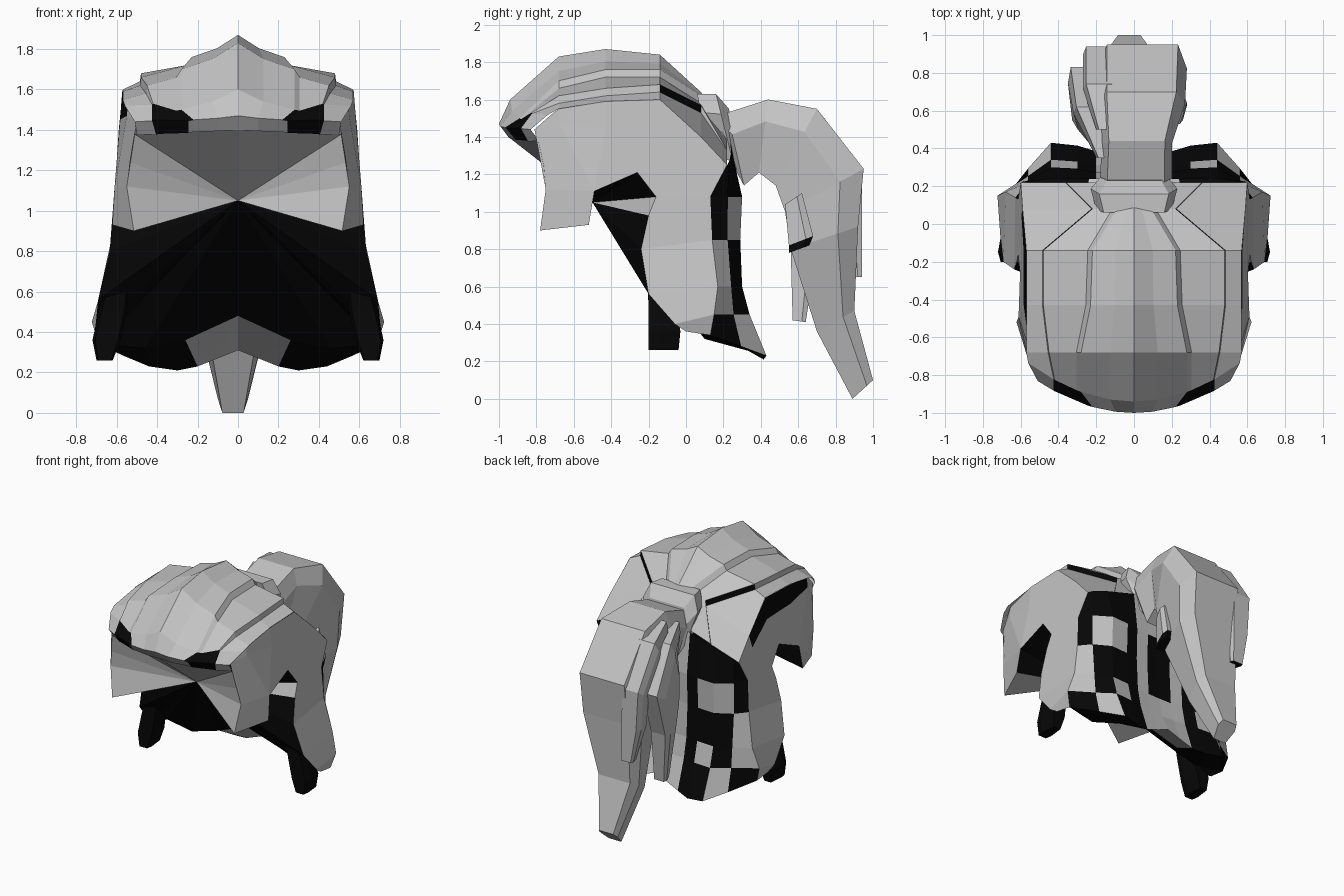
import bpy, bmesh
from mathutils import Vector

cube = bpy.data.objects.get("Cube")
if cube:
    bpy.data.objects.remove(cube, do_unlink=True)


def material(name, value):
    mat = bpy.data.materials.new(name)
    mat.use_nodes = True
    colour = (value, value, value, 1)
    mat.diffuse_color = colour
    mat.node_tree.nodes["Principled BSDF"].inputs["Base Color"].default_value = colour
    return mat


GREY = material("hair grey", 0.55)
BLACK = material("hair black", 0.002)


def build(name, faces, mirror=True, centre=None, dark=None):
    """Make a flat shaded object from faces given as lists of points."""
    bm = bmesh.new()
    for points in faces:
        bm.faces.new([bm.verts.new(p) for p in points])
    long_faces = [f for f in bm.faces if len(f.verts) > 4]
    bmesh.ops.triangulate(bm, faces=long_faces)
    if mirror:
        copy = bmesh.ops.duplicate(bm, geom=bm.verts[:] + bm.edges[:] + bm.faces[:])
        for item in copy["geom"]:
            if isinstance(item, bmesh.types.BMVert):
                item.co.x *= -1
    bmesh.ops.remove_doubles(bm, verts=bm.verts, dist=0.0005)
    bm.normal_update()
    if centre is None:
        bmesh.ops.recalc_face_normals(bm, faces=bm.faces)
    else:
        for f in bm.faces:
            if f.normal.dot(f.calc_center_median() - Vector(centre)) < 0:
                f.normal_flip()
    for f in bm.faces:
        c = f.calc_center_median()
        f.material_index = 1 if dark and dark(c.x, c.y, c.z) else 0
    mesh = bpy.data.meshes.new(name)
    bm.to_mesh(mesh)
    bm.free()
    mesh.materials.append(GREY)
    mesh.materials.append(BLACK)
    obj = bpy.data.objects.new(name, mesh)
    bpy.context.scene.collection.objects.link(obj)


def grid(rows):
    """Quads between neighbouring rows of points."""
    return [(a[i], a[i + 1], b[i + 1], b[i])
            for a, b in zip(rows, rows[1:]) for i in range(len(a) - 1)]


def lock(name, sections, mirror=False, dark=None):
    """Closed strand; each section is outer y, z, inner y, z, left x, right x."""
    rings = []
    for yo, zo, yi, zi, left, right in sections:
        outer, inner = Vector((0, yo, zo)), Vector((0, yi, zi))
        ring = []
        for across, depth in ((.1, 0), (.9, 0), (1, .3), (.85, 1), (.15, 1), (0, .3)):
            p = outer.lerp(inner, depth)
            p.x = left + (right - left) * across
            ring.append(p)
        rings.append(ring)
    faces = grid([r + r[:1] for r in rings]) + [rings[0], rings[-1]]
    build(name, faces, mirror, None, dark)


# Crown: ridged tiers swept from the fringe back to the knot
# y, half widths of slab, tier and outer edge, then heights from centre to outer edge
stations = [
    (-.95, .22, .40, .50, 1.40, 1.39, 1.38, 1.38),
    (-1.0, .22, .42, .51, 1.47, 1.45, 1.45, 1.44),
    (-.94, .28, .42, .56, 1.60, 1.50, 1.53, 1.52),
    (-.68, .28, .45, .57, 1.83, 1.70, 1.62, 1.55),
    (-.43, .23, .48, .57, 1.87, 1.76, 1.66, 1.59),
    (-.14, .22, .48, .57, 1.84, 1.76, 1.68, 1.60),
    (.08, .09, .22, .59, 1.64, 1.62, 1.57, 1.40),
    (.22, .20, .36, .60, 1.40, 1.38, 1.33, 1.25),
]
crown = []
for y, slab, tier, outer, zc, zs, zt, zo in stations:
    step = .04 if -.8 < y < .1 else .005
    bend = .65 if y < -.9 else 0
    zm = zc * .4 + zs * .6
    row = [(0, zc), (slab * .45, zm), (slab, zs), (slab + .025, zs - step),
           (tier, zt), (tier + .005, zt - step), (outer, zo)]
    crown.append([(x, y + bend * x * x, z) for x, z in row])


def crown_dark(x, y, z):
    fringe = z < 1.51 and y < -.75 and .24 < abs(x) < .44
    return fringe or (-.1 < y < 0 and .33 < abs(x) < .4 and z > 1.58)


build("crown", grid(crown), centre=(0, -.1, 1), dark=crown_dark)


# Side panels: sideburn, ear notch and long side strand
def side_point(y, z):
    if z > 1:
        x = .62 - .08 * (z - 1)
    else:
        x = min(.62 + .37 * (1 - z) ** 2, .69 + .3 * (z - .34))
    inward = .6 if z < 1 else .4
    return (x - inward * max(0, -y - .6), y, z)


front_edge = [(-.79, 1.38), (-.76, 1.24), (-.75, 1.12), (-.78, .9), (-.52, .93),
              (-.49, 1.11), (-.26, 1.21), (-.16, 1.08), (-.2, .98), (-.24, .8),
              (-.2, .56), (-.06, .4), (0, .36), (.13, .34)]
back_edge = [(.15, .45), (.17, .6), (.14, .85), (.13, 1.08), (.22, 1.25)]
top_edge = [(.08, 1.4), (-.14, 1.6), (-.43, 1.59), (-.68, 1.55), (-.72, 1.52), (-.81, 1.44)]
band_edge = [(.05, 1.3), (-.14, 1.44), (-.43, 1.45), (-.68, 1.47)]
outline = [side_point(*p) for p in front_edge + back_edge + top_edge + band_edge]
pieces = [(2, 3, 4, 5), (24, 0, 1, 2), (22, 23, 24, 28), (24, 2, 5, 28), (28, 5, 27),
          (5, 6, 27), (27, 6, 26), (26, 6, 7, 25), (25, 7, 17, 18), (18, 19, 25),
          (19, 20, 26, 25), (20, 21, 27, 26), (21, 22, 28, 27),
          (17, 7, 8, 9, 16), (16, 9, 10, 15), (15, 10, 11, 14), (14, 11, 12, 13)]


def side_dark(x, y, z):
    return x < 0 and -.6 < y < .1 and z > 1.43


build("side_panel", [[outline[i] for i in piece] for piece in pieces],
      centre=(0, -.1, 1), dark=side_dark)

# Inner lining: a fan from the rim to one point behind the face
apex = (0, -.5, 1.05)
inner_hem = [(.46, .1, .32), (.26, .15, .36), (0, .1, .48)]
rim = [(0, -.95, 1.4)] + [side_point(*p) for p in front_edge] + inner_hem
fan = [(apex, a, b) for a, b in zip(rim, rim[1:])]


def fan_dark(x, y, z):
    spike = -.31 < y < -.27 and 1.02 < z < 1.06
    return y > -.58 and not spike


build("inner_lining", fan, centre=(0, .4, 1.2), dark=fan_dark)

# Back panel: two hanging lobes with a shallow middle
columns = [(0, .8), (.1, .82), (.2, .85), (.3, .95), (.44, 1), (.56, .55)]
drops = {0: (1.4, 1.39, 1.38, 1.35, 1.31, 1.27), 5: (.31, .27, .23, .21, .23, .28)}
edges = back_edge[::-1] + [front_edge[-1]]
back_rows = []
for i, ((ye, ze), y) in enumerate(zip(edges, (.24, .3, .29, .3, .34, .43))):
    heights = drops.get(i, (ze,) * len(columns))
    row = [(x, ye + (y - ye) * f, z) for (x, f), z in zip(columns, heights)]
    back_rows.append(row + [side_point(ye, ze)])


def back_dark(x, y, z):
    x = abs(x)
    if z > 1.1:
        return x > .2
    if x > .53:
        return z > .75 or z < .42
    if x > .46:
        return .42 < z < .75
    if x > .32:
        return .65 < z < .8 or z < .42
    if x > .2:
        return True
    return x < .1 and z > .65


build("back_panel", grid(back_rows), centre=(0, -.1, 1), dark=back_dark)

# Underside hem between the lining and the back panel
out = back_rows[-1]
side, middle, front = inner_hem
hem = [(front, middle, out[2], out[1], out[0]), (middle, out[3], out[2]),
       (middle, side, out[4], out[3]), (side, out[5], out[4]), (side, out[6], out[5])]
build("hem", hem, centre=(0, .2, 1), dark=lambda x, y, z: abs(x) > .25)

# Dark tips in front of the side strands
lock("side_tip", [(-.22, .8, -.1, .8, .52, .6),
                  (-.2, .5, -.05, .5, .55, .69),
                  (-.2, .36, -.03, .36, .58, .72),
                  (-.2, .26, -.04, .26, .62, .70)],
     mirror=True, dark=lambda x, y, z: True)

# Knot and swept tail
lock("knot", [(.06, 1.63, .12, 1.3, -.2, .2),
              (.16, 1.63, .25, 1.27, -.23, .23),
              (.23, 1.55, .28, 1.2, -.18, .18)])
lock("tail", [(.14, 1.58, .25, 1.25, -.15, .16),
              (.22, 1.53, .31, 1.14, -.18, .2),
              (.44, 1.6, .39, 1.21, -.17, .2),
              (.7, 1.55, .48, 1.14, -.19, .27),
              (.95, 1.23, .53, 1, -.19, .28),
              (.92, .92, .56, .8, -.2, .27),
              (.9, .47, .7, .36, -.19, .14),
              (1, .1, .89, 0, -.1, .05)])
lock("tail_side_lock", [(.35, 1.5, .36, 1.25, -.2, -.08),
                        (.62, 1.46, .5, 1.16, -.32, -.17),
                        (.83, 1.15, .55, 1, -.35, -.2),
                        (.7, .8, .56, .8, -.33, -.18),
                        (.64, .41, .57, .42, -.27, -.17)])
lock("tail_back_lock", [(.5, 1.56, .5, 1.35, -.2, -.06),
                        (.74, 1.5, .65, 1.3, -.27, -.1),
                        (.94, 1.2, .8, 1.1, -.27, -.1),
                        (.94, .9, .8, .9, -.25, -.1),
                        (.94, .65, .87, .65, -.2, -.1)],
     dark=lambda x, y, z: z < .66)
lock("tail_short_lock", [(.62, 1.1, .53, 1.04, .12, .265),
                         (.68, .87, .55, .82, .14, .28),
                         (.66, .82, .55, .78, .14, .28)],
     dark=lambda x, y, z: z < .87)
